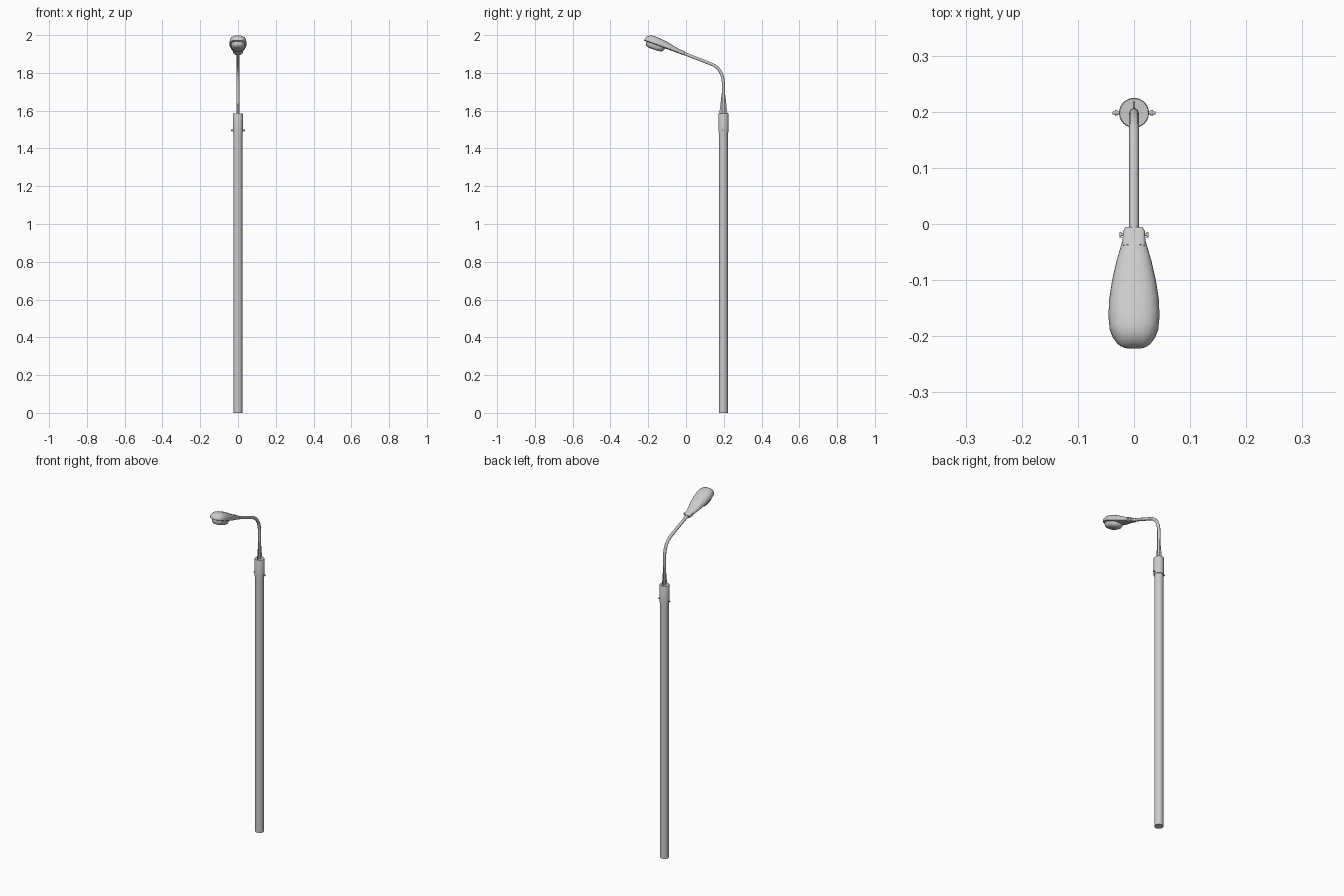
import bpy, bmesh, math
from mathutils import Vector, Matrix

if "Cube" in bpy.data.objects:
    bpy.data.objects.remove(bpy.data.objects["Cube"])

PY = 0.198                      # pole centre in y
TILT = math.radians(20)
D = Vector((0, -math.cos(TILT), math.sin(TILT)))   # lamp head axis
N = Vector((0, math.sin(TILT), math.cos(TILT)))    # lamp head up
HEAD = Vector((0, -0.008, 1.903))


def finish(name, bm, angle=40):
    bmesh.ops.recalc_face_normals(bm, faces=bm.faces)
    me = bpy.data.meshes.new(name)
    bm.to_mesh(me)
    bm.free()
    ob = bpy.data.objects.new(name, me)
    bpy.context.collection.objects.link(ob)
    bpy.ops.object.select_all(action='DESELECT')
    ob.select_set(True)
    bpy.context.view_layer.objects.active = ob
    bpy.ops.object.shade_smooth_by_angle(angle=math.radians(angle))
    return ob


def loft(name, rings, angle=40):
    bm = bmesh.new()
    rows = [[bm.verts.new(p) for p in r] for r in rings]
    n = len(rows[0])
    for a, b in zip(rows, rows[1:]):
        for i in range(n):
            bm.faces.new((a[i], a[(i + 1) % n], b[(i + 1) % n], b[i]))
    bm.faces.new(rows[0])
    bm.faces.new(rows[-1])
    return finish(name, bm, angle)


def lathe(name, profile, origin, axis=(0, 0, 1), n=24):
    q = Vector((0, 0, 1)).rotation_difference(Vector(axis))
    return loft(name, [[Vector(origin) + q @ Vector((r * math.cos(2 * math.pi * i / n),
                r * math.sin(2 * math.pi * i / n), h)) for i in range(n)] for r, h in profile])


def head_ring(u, w, top, bottom, mid, e=0.8, n=28):
    pts = []
    for i in range(n):
        a = 2 * math.pi * (i + 0.5) / n
        c, s = math.cos(a), math.sin(a)
        x = w * math.copysign(abs(c) ** e, c)
        v = mid + ((top - mid) * s ** e if s >= 0 else -(mid - bottom) * (-s) ** e)
        pts.append(HEAD + D * u + N * v + Vector((x, 0, 0)))
    return pts


# pole and the sleeve on top of it
lathe("pole", [(0.0235, 0), (0.0235, 1.52)], (0, PY, 0))
lathe("sleeve", [(0.0268, 1.485), (0.0268, 1.582), (0.0255, 1.585)], (0, PY, 0))

# clamp bolts on the sleeve
for s, side in ((1, "right"), (-1, "left")):
    lathe("sleeve_bolt_" + side,
          [(0.003, 0.020), (0.003, 0.029), (0.005, 0.029), (0.005, 0.034), (0.003, 0.034), (0.003, 0.038)],
          (0, PY, 1.496), (s, 0, 0), 10)

# bent arm
cu = bpy.data.curves.new("arm", 'CURVE')
cu.dimensions = '3D'
cu.bevel_depth = 0.0085
cu.bevel_resolution = 3
cu.use_fill_caps = True
sp = cu.splines.new('BEZIER')
sp.resolution_u = 10
path = [((PY, 1.57), (PY, 1.53), (PY, 1.62)),
        ((PY, 1.735), (PY, 1.68), (PY, 1.79)),
        ((0.135, 1.846), (0.178, 1.829), (0.08, 1.868)),
        ((-0.025, 1.908), (0.03, 1.887), (-0.04, 1.914))]
sp.bezier_points.add(len(path) - 1)
for bp, (co, l, r) in zip(sp.bezier_points, path):
    bp.co, bp.handle_left, bp.handle_right = [(0, *p) for p in (co, l, r)]
arm = bpy.data.objects.new("arm", cu)
bpy.context.collection.objects.link(arm)

# gusset plates bracing the arm on the sleeve, front and back
for s, side in ((1, "back"), (-1, "front")):
    outline = [(0.004, 1.58), (0.021, 1.58), (0.020, 1.597), (0.009, 1.69), (0.004, 1.69)]
    loft("gusset_" + side, [[(x, PY + s * y, z) for y, z in outline] for x in (-0.0015, 0.0015)], 20)

# lamp housing
shell = [(0.024, .021, .010), (0.06, .031, .017), (0.10, .0395, .025), (0.135, .0445, .030),
         (0.165, .0457, .032), (0.19, .0435, .031), (0.205, .038, .0265), (0.215, .031, .019),
         (0.221, .025, .011), (0.224, .018, .003)]
loft("lamp_housing", [head_ring(u, w, t, -0.010, -0.004) for u, w, t in shell], 50)

# lens bowl underneath, getting smaller downwards
levels = [(-0.006, 1.0, 0), (-0.018, 0.97, 0), (-0.028, 0.88, 0), (-0.034, 0.70, 0), (-0.036, 0.4, 0)]
rings = []
for v, k, _ in levels:
    ring = []
    for i in range(32):
        a = 2 * math.pi * i / 32
        c, s = math.cos(a), math.sin(a)
        x = 0.037 * k * math.copysign(abs(c) ** 0.75, c)
        u = 0.158 + 0.053 * k * math.copysign(abs(s) ** 0.75, s)
        ring.append(HEAD + D * u + N * (v - 0.03 * (u - 0.158)) + Vector((x, 0, 0)))
    rings.append(ring)
loft("lens", rings, 45)

# collar gripping the arm, with its two screws
loft("collar", [head_ring(u, w, t, -0.010, 0, 0.5)
                for u, w, t in ((0, .016, .009), (0.006, .0195, .011), (0.035, .021, .012))], 35)
for s, side in ((1, "right"), (-1, "left")):
    lathe("collar_screw_" + side, [(0.0025, 0.015), (0.0025, 0.022), (0.005, 0.022), (0.005, 0.026)],
          HEAD + D * 0.012, (s, 0, 0), 10)
